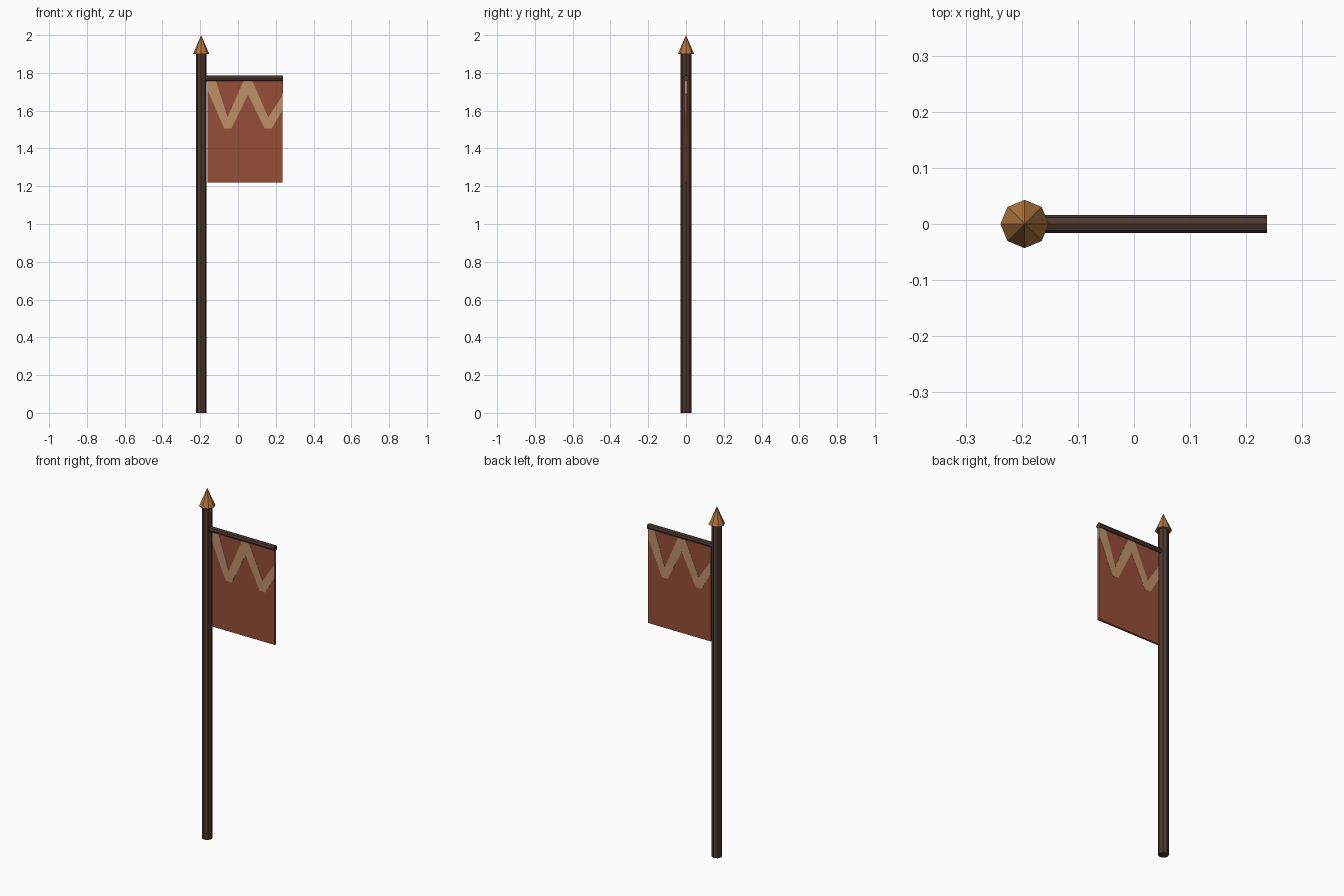
import bpy, bmesh, math
from mathutils import Matrix

if "Cube" in bpy.data.objects:
    bpy.data.objects.remove(bpy.data.objects["Cube"], do_unlink=True)


def material(name, rgb):
    lin = [((c / 255 + 0.055) / 1.055) ** 2.4 for c in rgb] + [1]
    m = bpy.data.materials.new(name)
    m.use_nodes = True
    m.diffuse_color = lin
    bsdf = m.node_tree.nodes["Principled BSDF"]
    bsdf.inputs["Base Color"].default_value = lin
    bsdf.inputs["Roughness"].default_value = 0.9
    return m


wood = material("dark wood", (76, 56, 49))
bronze = material("bronze", (178, 118, 62))
cloth = material("rust cloth", (150, 78, 55))
paint = material("tan paint", (190, 145, 105))


def add_object(name, bm, mat):
    bmesh.ops.recalc_face_normals(bm, faces=bm.faces)
    mesh = bpy.data.meshes.new(name)
    bm.to_mesh(mesh)
    bm.free()
    mesh.materials.append(mat)
    obj = bpy.data.objects.new(name, mesh)
    bpy.context.collection.objects.link(obj)
    return obj


def rod(name, mat, r1, r2, length, center, sides=8, axis="Z"):
    bm = bmesh.new()
    bmesh.ops.create_cone(bm, cap_ends=True, segments=sides,
                          radius1=r1, radius2=r2, depth=length)
    if axis == "X":
        bm.transform(Matrix.Rotation(math.pi / 2, 4, "Y"))
    bm.transform(Matrix.Translation(center))
    return add_object(name, bm, mat)


def box(name, mat, lo, hi):
    bm = bmesh.new()
    bmesh.ops.create_cube(bm, size=1)
    size = [b - a for a, b in zip(lo, hi)]
    mid = [(a + b) / 2 for a, b in zip(lo, hi)]
    bm.transform(Matrix.Translation(mid) @ Matrix.Diagonal((*size, 1)))
    return add_object(name, bm, mat)


# Pole, finial and crossbar
POLE_X, TIP_X = -0.195, 0.237
rod("pole", wood, 0.028, 0.028, 1.91, (POLE_X, 0, 0.955))
rod("finial", bronze, 0.043, 0, 0.1, (POLE_X, 0, 1.95))
rod("crossbar", wood, 0.016, 0.016, TIP_X - POLE_X,
    ((TIP_X + POLE_X) / 2, 0, 1.771), axis="X")

# Hanging cloth
LEFT, RIGHT, TOP, HALF = -0.161, 0.236, 1.76, 0.006
box("banner", cloth, (LEFT, -HALF, 1.22), (RIGHT, HALF, TOP))

# Zigzag stripe outline, upper edge then lower edge back
upper = [(LEFT, TOP), (-0.118, TOP), (-0.055, 1.565), (0.03, TOP),
         (0.075, TOP), (0.16, 1.565), (RIGHT, 1.68)]
lower = [(RIGHT, 1.605), (0.178, 1.505), (0.142, 1.505), (0.053, 1.685),
         (-0.036, 1.505), (-0.073, 1.505), (LEFT, 1.71)]


def zigzag(name, turn):
    bm = bmesh.new()
    y = -HALF - 0.001
    face = bm.faces.new([bm.verts.new((x, y, z)) for x, z in upper + lower])
    ext = bmesh.ops.extrude_face_region(bm, geom=[face])
    for v in ext["geom"]:
        if isinstance(v, bmesh.types.BMVert):
            v.co.y += 0.0015
    # The back stripe is the front one turned about the cloth's centre line
    mid = Matrix.Translation(((LEFT + RIGHT) / 2, 0, 0))
    bm.transform(mid @ Matrix.Rotation(turn, 4, "Z") @ mid.inverted())
    add_object(name, bm, paint)


zigzag("front_zigzag", 0)
zigzag("back_zigzag", math.pi)

# Painted patch wrapping the outer edge
box("edge_patch", paint, (RIGHT - 0.001, -HALF - 0.001, 1.69),
    (RIGHT + 0.001, HALF + 0.001, TOP))
